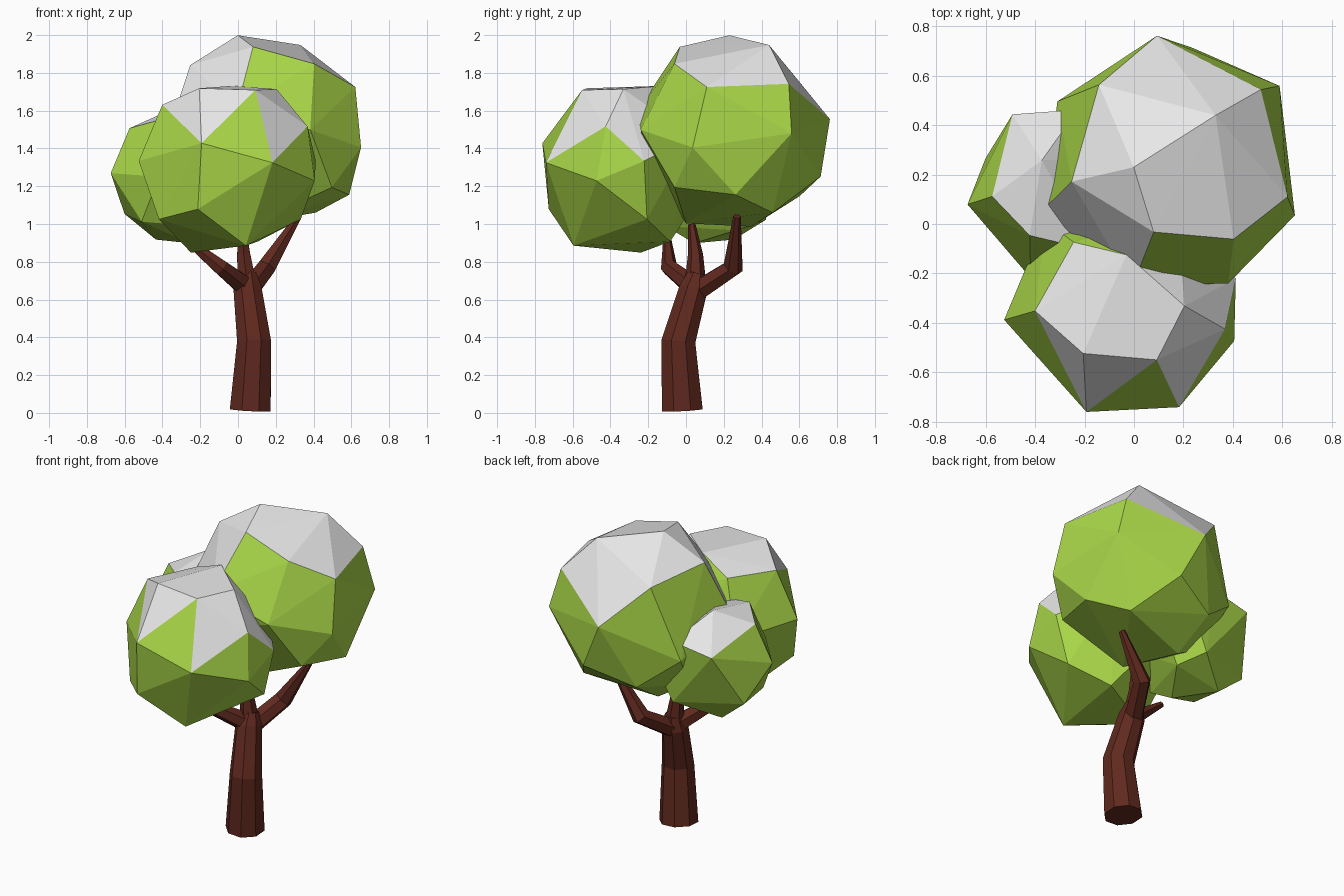
import bpy
import bmesh
from math import radians, sin, cos, tau
from mathutils import Vector

default_cube = bpy.data.objects.get("Cube")
if default_cube:
    bpy.data.objects.remove(default_cube, do_unlink=True)


def make_material(name, colour):
    material = bpy.data.materials.new(name)
    material.use_nodes = True
    rgba = (*colour, 1.0)
    material.diffuse_color = rgba
    material.node_tree.nodes["Principled BSDF"].inputs["Base Color"].default_value = rgba
    return material


leaf_green = make_material("leaf green", (0.40, 0.68, 0.065))
snow_white = make_material("snow white", (0.8, 0.8, 0.8))
bark_brown = make_material("bark brown", (0.115, 0.022, 0.013))


def finish(bm, name, materials):
    """Turn the bmesh into a named, flat shaded object."""
    bmesh.ops.recalc_face_normals(bm, faces=bm.faces)
    mesh = bpy.data.meshes.new(name)
    bm.to_mesh(mesh)
    bm.free()
    for material in materials:
        mesh.materials.append(material)
    obj = bpy.data.objects.new(name, mesh)
    bpy.context.collection.objects.link(obj)
    return obj


def foliage(name, centre, radii, corners):
    """Faceted clump: hull of (azimuth, elevation) corners on an ellipsoid."""
    bm = bmesh.new()
    for azimuth, elevation in corners:
        a, e = radians(azimuth), radians(elevation)
        direction = (cos(a) * cos(e), sin(a) * cos(e), sin(e))
        bm.verts.new([c + d * r for c, d, r in zip(centre, direction, radii)])
    bmesh.ops.convex_hull(bm, input=list(bm.verts))
    loose = [v for v in bm.verts if not v.link_faces]
    bmesh.ops.delete(bm, geom=loose, context="VERTS")
    bmesh.ops.recalc_face_normals(bm, faces=bm.faces)
    # Snow lies on upward faces, reaching lower on the two flanks
    for face in bm.faces:
        limit = 0.405 if abs(face.normal.x) > 0.5 else 0.55
        face.material_index = int(face.normal.z > limit)
    return finish(bm, name, (leaf_green, snow_white))


def limb(name, path, widths, sides):
    """Tapered faceted tube along a path."""
    bm = bmesh.new()
    points = [Vector(p) for p in path]
    rings = []
    for i, (point, width) in enumerate(zip(points, widths)):
        before, after = points[max(i - 1, 0)], points[min(i + 1, len(points) - 1)]
        tangent = (after - before).normalized()
        across = Vector((0, 1, 0)).cross(tangent).normalized()
        up = tangent.cross(across)
        turns = [tau * (k + 0.5) / sides for k in range(sides)]
        rings.append([bm.verts.new(point + width * (across * cos(t) + up * sin(t)))
                      for t in turns])
    for low, high in zip(rings, rings[1:]):
        for k in range(sides):
            j = (k + 1) % sides
            bm.faces.new((low[k], low[j], high[j], high[k]))
    bm.faces.new(rings[0])
    bm.faces.new(rings[-1])
    return finish(bm, name, (bark_brown,))


# Trunk and its three forked branches
limb("trunk",
     [(0.065, -0.02, 0.015), (0.085, -0.04, 0.38), (0.05, 0.04, 0.66), (0.05, 0.06, 0.74)],
     [0.117, 0.097, 0.08, 0.05], 8)
limb("right_branch",
     [(0.05, 0.05, 0.64), (0.15, 0.25, 0.77), (0.32, 0.27, 1.04)],
     [0.06, 0.055, 0.02], 6)
limb("left_branch",
     [(0.05, 0.05, 0.66), (-0.09, -0.09, 0.77), (-0.29, -0.10, 0.93)],
     [0.06, 0.045, 0.02], 6)
limb("middle_branch",
     [(0.05, 0.05, 0.66), (0.03, 0.05, 0.84), (0.02, 0.03, 1.0)],
     [0.06, 0.04, 0.02], 6)

# Three foliage clumps
foliage("large_foliage", (0.15, 0.24, 1.48), (0.55, 0.53, 0.54), [
    (184, 74), (49, 60), (256, 58), (309, 43), (190, 42), (131, 36),
    (41, 29), (344, 27), (253, 14), (96, 8), (37, 0), (337, -8),
    (295, 2), (200, 2), (3, -37), (80, -25), (41, -51), (150, -15),
    (240, -15), (318, -32), (170, -45), (255, -62), (120, -38), (150, -66)])
foliage("front_foliage", (-0.05, -0.34, 1.29), (0.48, 0.46, 0.5), [
    (182, 43), (231, 59), (303, 57), (2, 58), (85, 62), (125, 45),
    (348, 27), (299, 4), (252, 16), (186, 5), (343, -7), (248, -25),
    (289, -54), (152, -62), (205, -32), (20, -32), (15, 5), (60, -50),
    (60, 20), (95, -10), (130, 2)])
foliage("left_foliage", (-0.31, 0.145, 1.25), (0.37, 0.38, 0.37), [
    (187, 44), (239, 54), (122, 22), (120, 70), (190, 3), (253, 0),
    (75, 30), (52, 0), (158, -32), (140, -64), (68, -38), (225, -40),
    (300, -72), (300, 40), (310, 0), (20, 5), (290, -45), (30, -50)])
